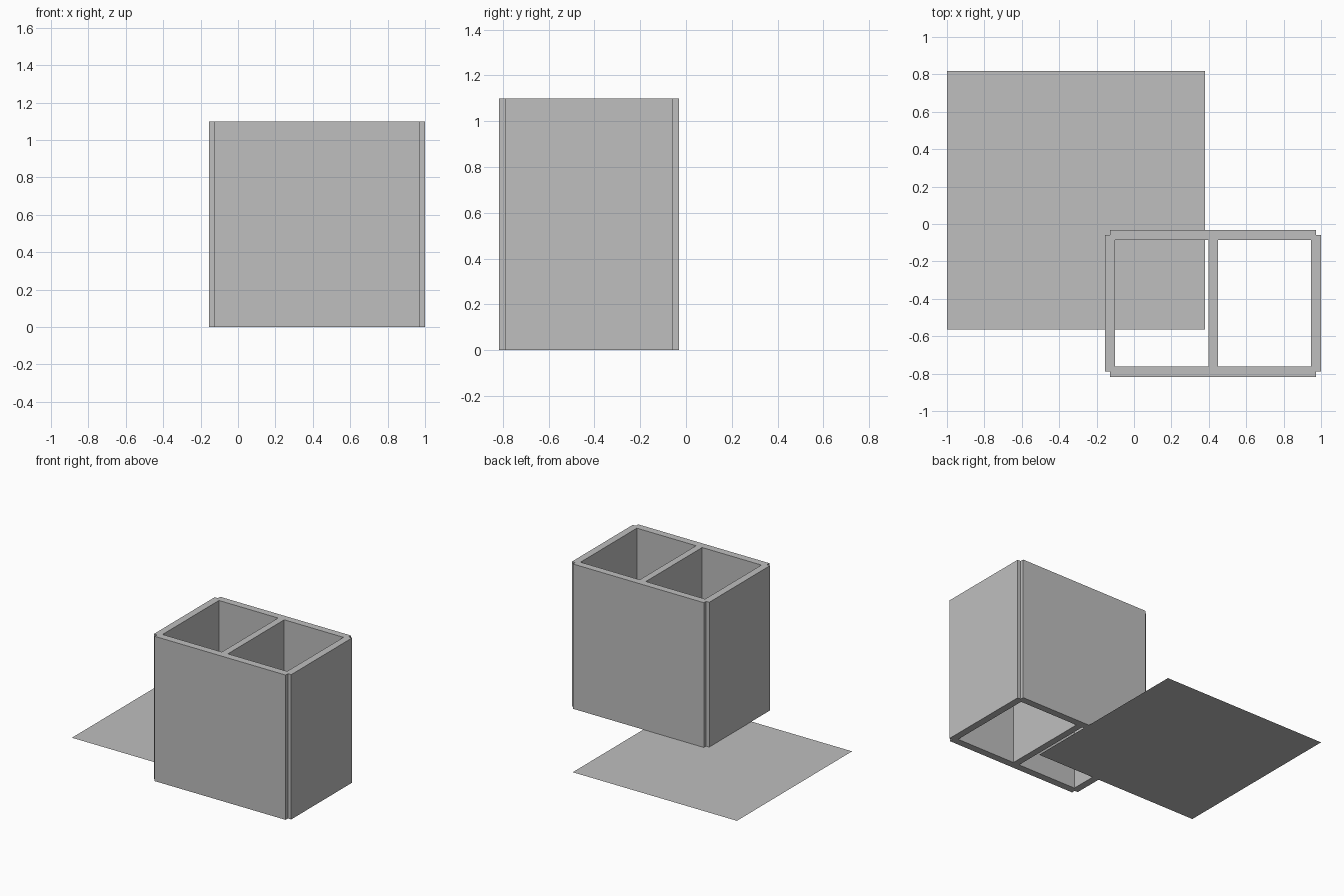
import bpy
import bmesh

cube = bpy.data.objects.get("Cube")
if cube:
    bpy.data.objects.remove(cube, do_unlink=True)

HEIGHT = 1.1

grey = bpy.data.materials.new("plain_grey")
grey.use_nodes = True
colour = (0.52, 0.52, 0.52, 1)
grey.diffuse_color = colour
grey.node_tree.nodes["Principled BSDF"].inputs["Base Color"].default_value = colour


def add_object(name, bm):
    mesh = bpy.data.meshes.new(name)
    bm.to_mesh(mesh)
    bm.free()
    mesh.materials.append(grey)
    obj = bpy.data.objects.new(name, mesh)
    bpy.context.collection.objects.link(obj)
    return obj


def add_rect(bm, x0, x1, y0, y1):
    corners = [(x0, y0), (x1, y0), (x1, y1), (x0, y1)]
    return bm.faces.new([bm.verts.new((x, y, 0)) for x, y in corners])


# Ground sheet: a thin flat square
bm = bmesh.new()
add_rect(bm, -1, 0.38, -0.565, 0.817)
add_object("ground_sheet", bm)

# Block wall plan: notch, wall and divider lines, with the corners and two cells left open
xs = [-0.155, -0.128, -0.101, 0.397, 0.448, 0.946, 0.973, 1.0]
ys = [-0.817, -0.789, -0.761, -0.085, -0.058, -0.031]
bm = bmesh.new()
for i in range(len(xs) - 1):
    for j in range(len(ys) - 1):
        corner = i in (0, len(xs) - 2) and j in (0, len(ys) - 2)
        cell = i in (2, 4) and j == 2
        if not (corner or cell):
            add_rect(bm, xs[i], xs[i + 1], ys[j], ys[j + 1])
bmesh.ops.remove_doubles(bm, verts=bm.verts, dist=0.001)

# Raise the plan into the hollow block
raised = bmesh.ops.extrude_face_region(bm, geom=bm.faces[:], use_keep_orig=True)
top = [v for v in raised["geom"] if isinstance(v, bmesh.types.BMVert)]
bmesh.ops.translate(bm, verts=top, vec=(0, 0, HEIGHT))
bmesh.ops.recalc_face_normals(bm, faces=bm.faces)

# Merge coplanar wall strips into single flat walls
seams = [e for e in bm.edges
         if abs(e.verts[0].co.z - e.verts[1].co.z) > 0.5
         and len(e.link_faces) == 2 and e.calc_face_angle() < 0.01]
bmesh.ops.dissolve_edges(bm, edges=seams, use_verts=False)
add_object("two_cell_block", bm)
